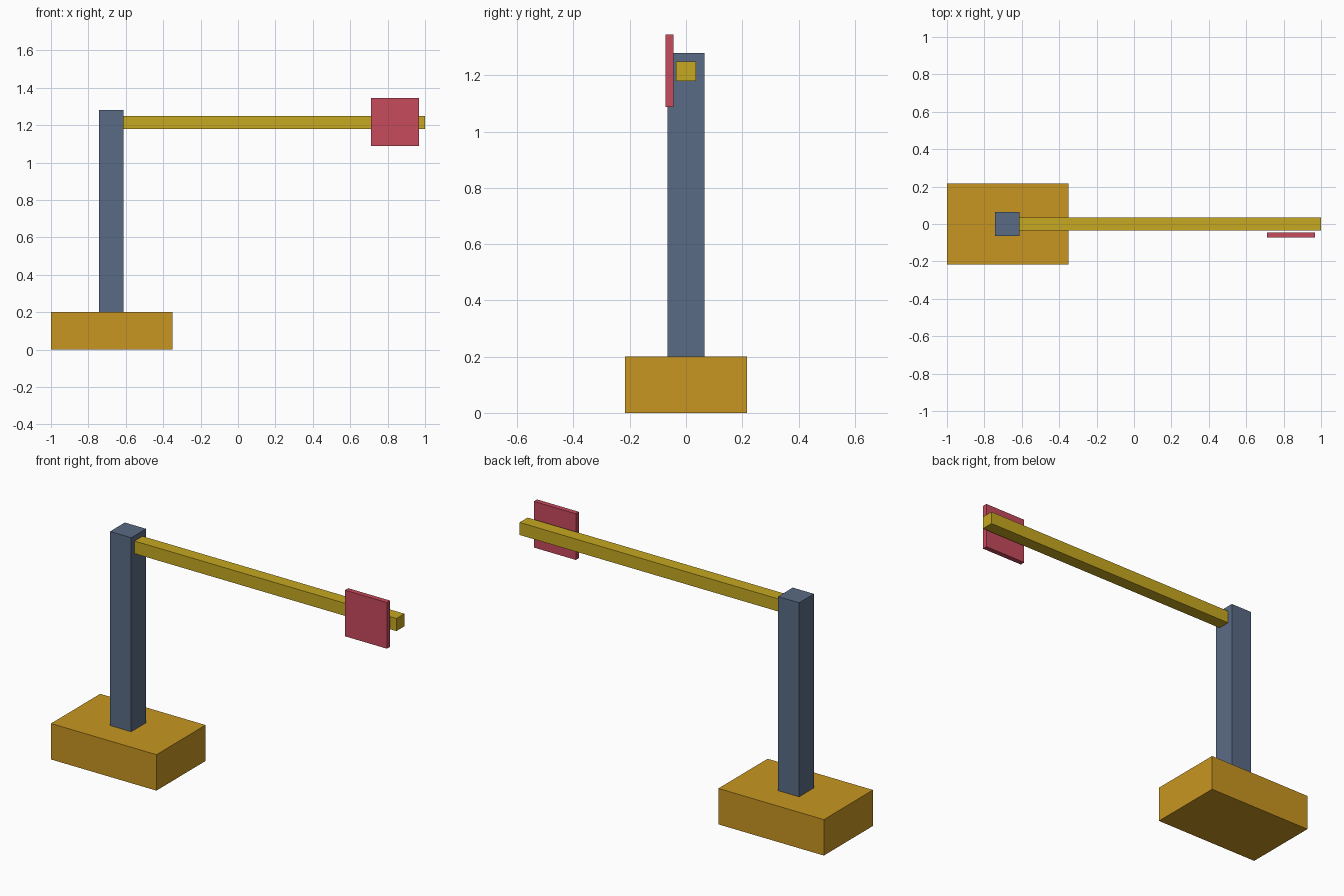
import bpy
from mathutils import Vector

# Remove the default cube
default = bpy.data.objects.get("Cube")
if default:
    bpy.data.objects.remove(default, do_unlink=True)


def make_material(name, rgb):
    mat = bpy.data.materials.new(name)
    mat.use_nodes = True
    color = (*rgb, 1.0)
    mat.diffuse_color = color
    mat.node_tree.nodes["Principled BSDF"].inputs["Base Color"].default_value = color
    return mat


def make_box(name, low, high, mat):
    """Flat-sided box spanning two opposite corners."""
    low, high = Vector(low), Vector(high)
    bpy.ops.mesh.primitive_cube_add(size=1, location=(low + high) / 2)
    box = bpy.context.object
    box.name = name
    box.data.name = name
    box.scale = high - low
    bpy.ops.object.transform_apply(location=False, rotation=False, scale=True)
    box.data.materials.append(mat)
    return box


ochre = make_material("ochre", (0.58, 0.305, 0.015))
slate = make_material("slate blue", (0.102, 0.147, 0.235))
mustard = make_material("mustard yellow", (0.571, 0.392, 0.015))
crimson = make_material("crimson", (0.571, 0.069, 0.107))

# Heavy base block and upright post
make_box("base", (-1, -0.216, 0), (-0.351, 0.216, 0.2), ochre)
make_box("post", (-0.742, -0.065, 0.2), (-0.612, 0.065, 1.28), slate)

# Barrier arm, let slightly into the post
make_box("arm", (-0.63, -0.035, 1.18), (1, 0.035, 1.25), mustard)

# Square sign plate in front of the arm tip
make_box("sign_plate", (0.71, -0.073, 1.088), (0.968, -0.045, 1.345), crimson)
